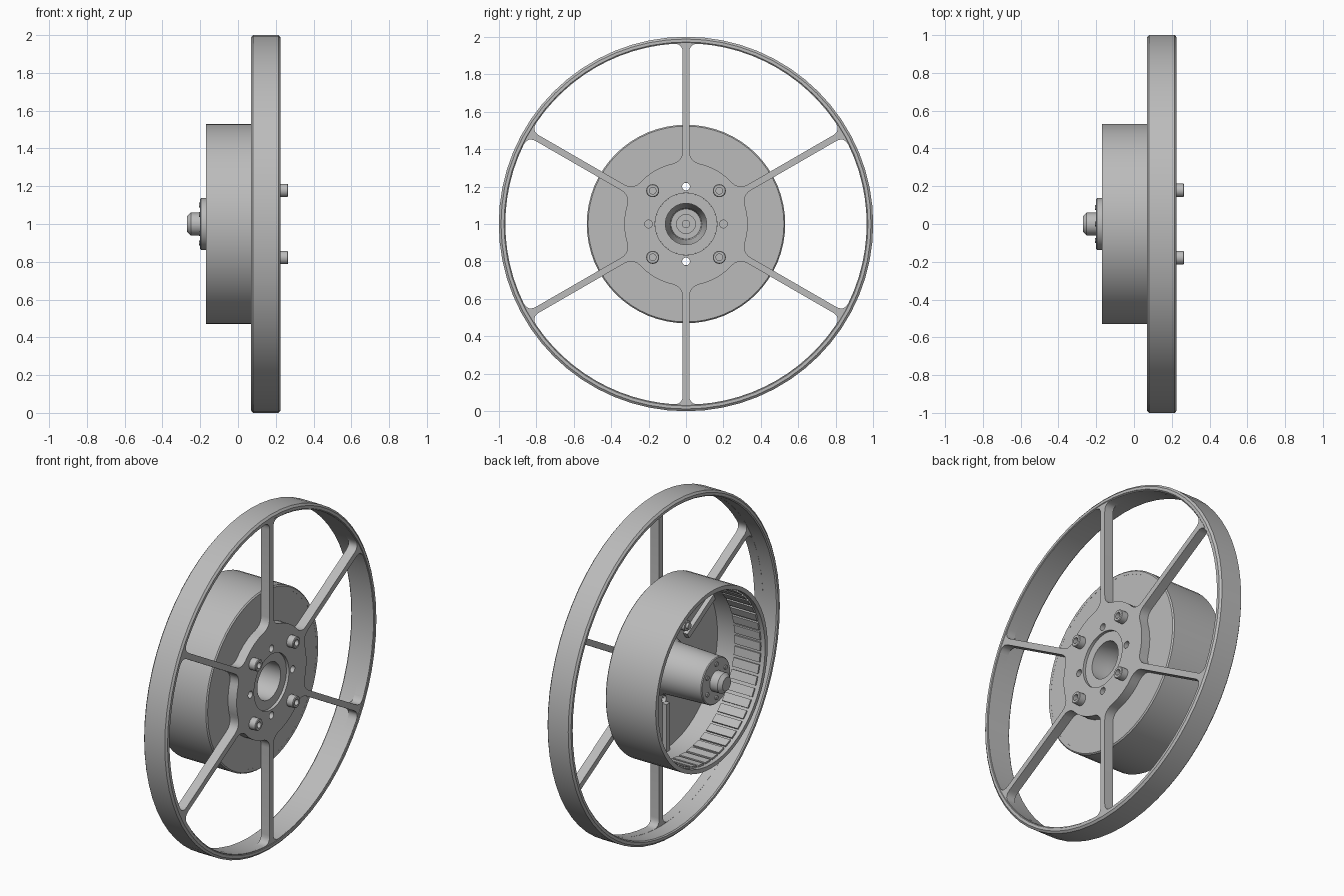
import bpy
import bmesh
from math import sin, cos, radians, pi
from mathutils import Matrix, Vector

default = bpy.data.objects.get("Cube")
if default:
    bpy.data.objects.remove(default)

GREY = (0.5, 0.5, 0.5, 1)
metal = bpy.data.materials.new("satin grey metal")
metal.use_nodes = True
metal.diffuse_color = GREY
for node in metal.node_tree.nodes:
    if node.type == 'BSDF_PRINCIPLED':
        node.inputs["Base Color"].default_value = GREY

# The wheel axle runs along x at height one
AXLE = Matrix.Translation((0, 0, 1))
SPOKE_ANGLES = [radians(30 + 60 * i) for i in range(6)]


def finish(name, mesh):
    mesh.materials.clear()
    mesh.materials.append(metal)
    mesh.shade_smooth()
    mesh.set_sharp_from_angle(angle=radians(30))
    obj = bpy.data.objects.new(name, mesh)
    bpy.context.collection.objects.link(obj)
    return obj


def from_bmesh(name, bm):
    bmesh.ops.recalc_face_normals(bm, faces=bm.faces[:])
    mesh = bpy.data.meshes.new(name)
    bm.to_mesh(mesh)
    bm.free()
    return finish(name, mesh)


def lathe(name, profile, segments=64, y=0, z=0, closed=False):
    """Turn (x, radius) points around the x direction."""
    bm = bmesh.new()
    verts = [bm.verts.new((x, 0, r)) for x, r in profile]
    edges = [bm.edges.new(pair) for pair in zip(verts, verts[1:])]
    if closed:
        edges.append(bm.edges.new((verts[-1], verts[0])))
    bmesh.ops.spin(bm, geom=verts + edges, cent=(0, 0, 0), axis=(1, 0, 0),
                   angle=2 * pi, steps=segments)
    bmesh.ops.remove_doubles(bm, verts=bm.verts[:], dist=0.0001)
    bmesh.ops.translate(bm, verts=bm.verts[:], vec=(0, y, 1 + z))
    return from_bmesh(name, bm)


def circle(radius, segments=64, u=0, v=0):
    return [(u + radius * cos(2 * pi * i / segments),
             v + radius * sin(2 * pi * i / segments)) for i in range(segments)]


def plate(name, outlines, x0, x1):
    """Fill flat outlines (the inner ones are holes) and thicken from x0 to x1."""
    curve = bpy.data.curves.new(name, 'CURVE')
    curve.dimensions = '2D'
    curve.fill_mode = 'BOTH'
    curve.extrude = (x1 - x0) / 2
    for points in outlines:
        spline = curve.splines.new('POLY')
        spline.points.add(len(points) - 1)
        for point, (u, v) in zip(spline.points, points):
            point.co = (u, v, 0, 1)
        spline.use_cyclic_u = True
    helper = bpy.data.objects.new(name + " outline", curve)
    bpy.context.collection.objects.link(helper)
    bpy.context.view_layer.update()
    mesh = bpy.data.meshes.new_from_object(
        helper.evaluated_get(bpy.context.evaluated_depsgraph_get()))
    bpy.data.objects.remove(helper)
    for vert in mesh.vertices:
        u, v, w = vert.co
        vert.co = (w + (x0 + x1) / 2, u, v + 1)
    return finish(name, mesh)


def boxes(name, size, x, radius, angles):
    """Boxes sized along x, radially and tangentially, set around the axle."""
    bm = bmesh.new()
    for a in angles:
        bmesh.ops.create_cube(bm, size=1, matrix=AXLE @ Matrix.Rotation(a, 4, 'X')
                              @ Matrix.Translation((x, radius, 0))
                              @ Matrix.Diagonal((*size, 1)))
    return from_bmesh(name, bm)


def window(start, half_spoke=0.0175, r_in=0.33, r_out=0.965):
    """Rounded opening between the spoke at the start angle and the next one."""
    def polar(r, a):
        return Vector((r * cos(a), r * sin(a)))

    def rounded(p, corner, q):
        return [p * (1 - t) ** 2 + corner * 2 * t * (1 - t) + q * t * t
                for t in (i / 6 for i in range(7))]

    def edge(r, side):
        offset = half_spoke / r
        return polar(r, start + offset if side == 0 else start + pi / 3 - offset)

    def arc(r, gap, steps):
        a, b = start + gap, start + pi / 3 - gap
        return [polar(r, a + (b - a) * i / steps) for i in range(steps + 1)]

    outer = arc(r_out, 0.07, 12)
    inner = arc(r_in, 0.28, 6)[::-1]
    points = rounded(edge(r_out - 0.05, 0), edge(r_out, 0), outer[0]) + outer[1:-1]
    points += rounded(outer[-1], edge(r_out, 1), edge(r_out - 0.05, 1))
    points += rounded(edge(r_in + 0.06, 1), edge(r_in, 1), inner[0]) + inner[1:-1]
    points += rounded(inner[-1], edge(r_in, 0), edge(r_in + 0.06, 0))
    return [tuple(p) for p in points]


# Rim band with softened edges
lathe("rim", [(0.08, 1), (0.215, 1), (0.225, 0.988), (0.225, 0.972),
              (0.218, 0.966), (0.077, 0.966), (0.07, 0.972), (0.07, 0.988)],
      closed=True)

# Six spokes and hub plate, cut from one sheet
pin_holes = [circle(0.021, 16, 0.2 * cos(a), 0.2 * sin(a))
             for a in (0, pi / 2, pi, 3 * pi / 2)]
plate("spokes_and_hub_plate",
      [circle(0.985), circle(0.165)] + [window(a) for a in SPOKE_ANGLES] + pin_holes,
      0.165, 0.222)

# Drum open at the rear, with a pierced front disc
lathe("drum_wall", [(-0.17, 0.53), (0.158, 0.53), (0.165, 0.523), (0.165, 0.505),
                    (-0.17, 0.505)], closed=True)
plate("drum_disc", [circle(0.515), circle(0.16), pin_holes[1], pin_holes[3]],
      0.145, 0.1645)
boxes("disc_ribs", (0.03, 0.29, 0.035), 0.132, 0.365, SPOKE_ANGLES)

# Ring of thin bars lining the drum
COUNT = 48
boxes("drum_lining_bars", (0.17, 0.012, 0.05), -0.06, 0.5,
      [2 * pi * i / COUNT for i in range(COUNT)])

# Stepped hub tube, rear flange and axle end
lathe("hub_tube", [(-0.2, 0), (-0.2, 0.02), (-0.12, 0.02), (-0.12, 0.05),
                   (-0.08, 0.05), (-0.08, 0.08), (0, 0.085), (0.1, 0.11),
                   (0.205, 0.11), (0.205, 0.165), (0.13, 0.165), (0.1, 0.148),
                   (-0.165, 0.138), (-0.195, 0.138), (-0.2, 0.133), (-0.2, 0.06),
                   (-0.25, 0.06), (-0.27, 0.04), (-0.27, 0)], 48)
for i, a in enumerate(SPOKE_ANGLES):
    lathe(f"flange_screw_{i + 1}", [(-0.207, 0), (-0.207, 0.013), (-0.195, 0.013)],
          12, 0.1 * cos(a), 0.1 * sin(a))

# Four socket bolts with nuts behind the disc
BOLT = [(0.235, 0), (0.235, 0.018), (0.265, 0.018), (0.265, 0.031), (0.261, 0.035),
        (0.22, 0.035), (0.22, 0.017), (0.15, 0.017), (0.15, 0.03), (0.115, 0.03),
        (0.115, 0.017), (0.1, 0.017), (0.1, 0)]
for side, y in (("left", 0.178), ("right", -0.178)):
    for level, z in (("upper", 0.178), ("lower", -0.178)):
        lathe(f"{level}_{side}_bolt", BOLT, 20, y, z)
